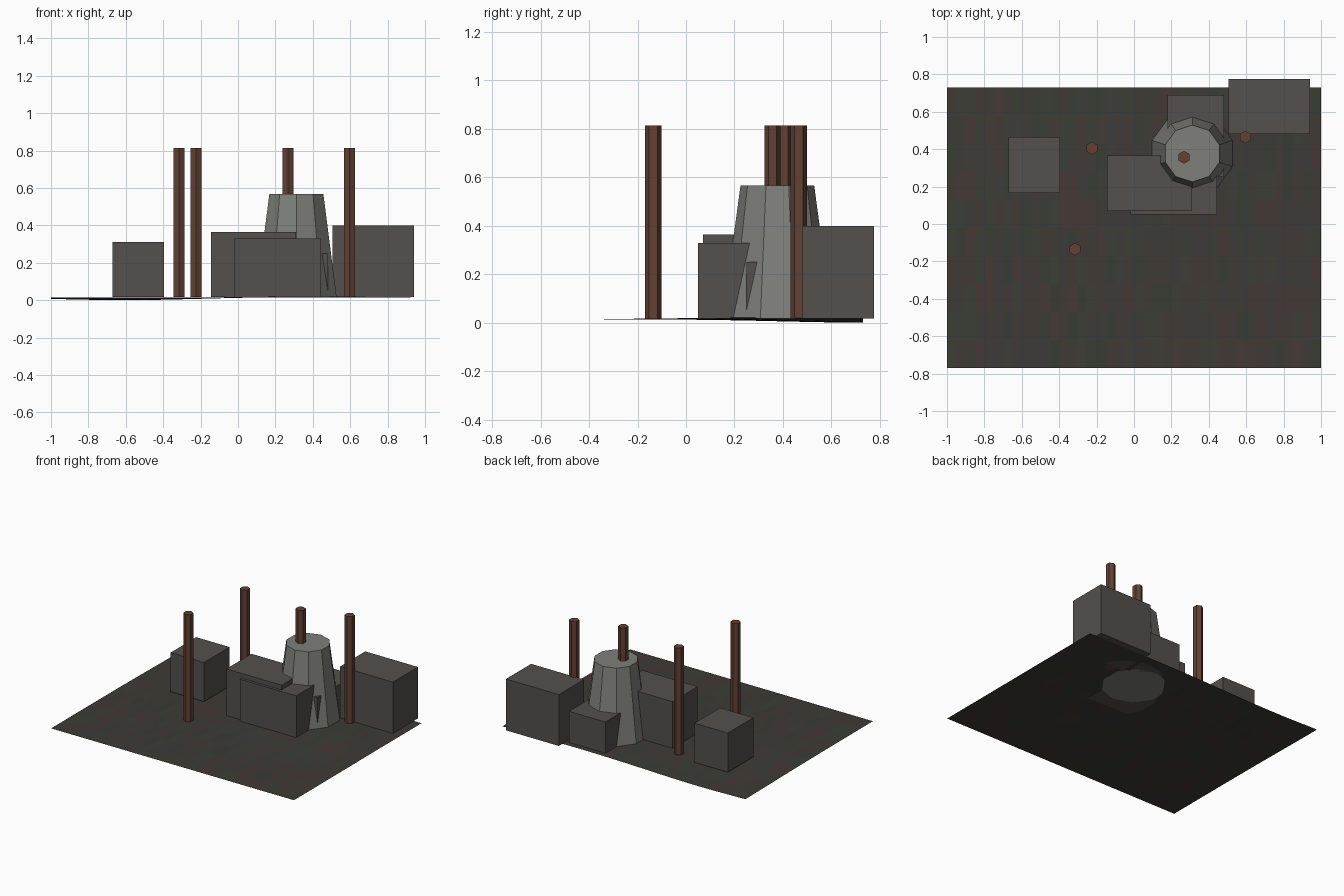
import bpy, bmesh, math, random
from mathutils import Matrix

if "Cube" in bpy.data.objects:
    bpy.data.objects.remove(bpy.data.objects["Cube"])
random.seed(4)
BASE = 0.018


def material(name, rgb):
    m = bpy.data.materials.new(name)
    m.diffuse_color = (*rgb, 1)
    m.use_nodes = True
    m.node_tree.nodes["Principled BSDF"].inputs["Base Color"].default_value = m.diffuse_color
    return m


def finish(bm, name, mats):
    me = bpy.data.meshes.new(name)
    bm.to_mesh(me)
    bm.free()
    ob = bpy.data.objects.new(name, me)
    for m in mats:
        me.materials.append(m)
    bpy.context.collection.objects.link(ob)
    return ob


def block(name, x0, x1, y0, y1, top, mat):
    bm = bmesh.new()
    bmesh.ops.create_cube(bm, size=1)
    for v in bm.verts:
        v.co.x = x1 if v.co.x > 0 else x0
        v.co.y = y1 if v.co.y > 0 else y0
        v.co.z = top if v.co.z > 0 else BASE
    return finish(bm, name, [mat])


def column(name, x, y, r0, r1, top, sides, spin, mat):
    bm = bmesh.new()
    bmesh.ops.create_cone(bm, cap_ends=True, segments=sides, radius1=r0, radius2=r1,
                          depth=top - BASE, matrix=Matrix.Rotation(spin, 4, 'Z'))
    bmesh.ops.translate(bm, verts=bm.verts, vec=(x, y, (top + BASE) / 2))
    return finish(bm, name, [mat])


stone = material("dark_stone", (0.088, 0.079, 0.073))
concrete = material("concrete", (0.21, 0.215, 0.195))
rust = material("rusty_brown", (0.125, 0.053, 0.036))
soils = [material(f"soil_{i}", c) for i, c in enumerate([
    (0.047, 0.044, 0.038), (0.043, 0.047, 0.036), (0.053, 0.042, 0.037),
    (0.045, 0.044, 0.042), (0.039, 0.046, 0.034), (0.058, 0.040, 0.036)])]

# Ground: thin, gently uneven patch with mottled soil colours
bm = bmesh.new()
bmesh.ops.create_grid(bm, x_segments=40, y_segments=10, size=1)
for v in bm.verts:
    x, y = v.co.x, v.co.y * 0.75 - 0.02
    hill = 0.007 * math.exp(-((x - 0.35) ** 2 + (y - 0.3) ** 2) / 0.2)
    dip = 0.014 * math.exp(-((x + 0.6) ** 2 + (y - 0.73) ** 2) / 0.25)
    v.co = (x, y, 0.0145 + hill - dip)
for f in bm.faces:
    f.material_index = random.randrange(len(soils))
finish(bm, "ground", soils)

# Low buildings
for name, *dims in [
        ("left_building", -0.67, -0.395, 0.165, 0.465, 0.31),
        ("middle_building", -0.145, 0.31, 0.07, 0.365, 0.365),
        ("front_building", -0.02, 0.445, 0.05, 0.345, 0.33),
        ("rear_building", 0.18, 0.48, 0.25, 0.69, 0.25),
        ("right_building", 0.505, 0.94, 0.48, 0.775, 0.40)]:
    block(name, *dims, stone)

# Ten-sided cooling tower
column("cooling_tower", 0.312, 0.377, 0.226, 0.152, 0.567, 10, 0, concrete)

# Hexagonal chimneys
for i, (x, y) in enumerate([(-0.225, 0.405), (-0.315, -0.135),
                            (0.267, 0.357), (0.595, 0.465)]):
    column(f"chimney_{i + 1}", x, y, 0.034, 0.034, 0.815, 6, 0, rust)
